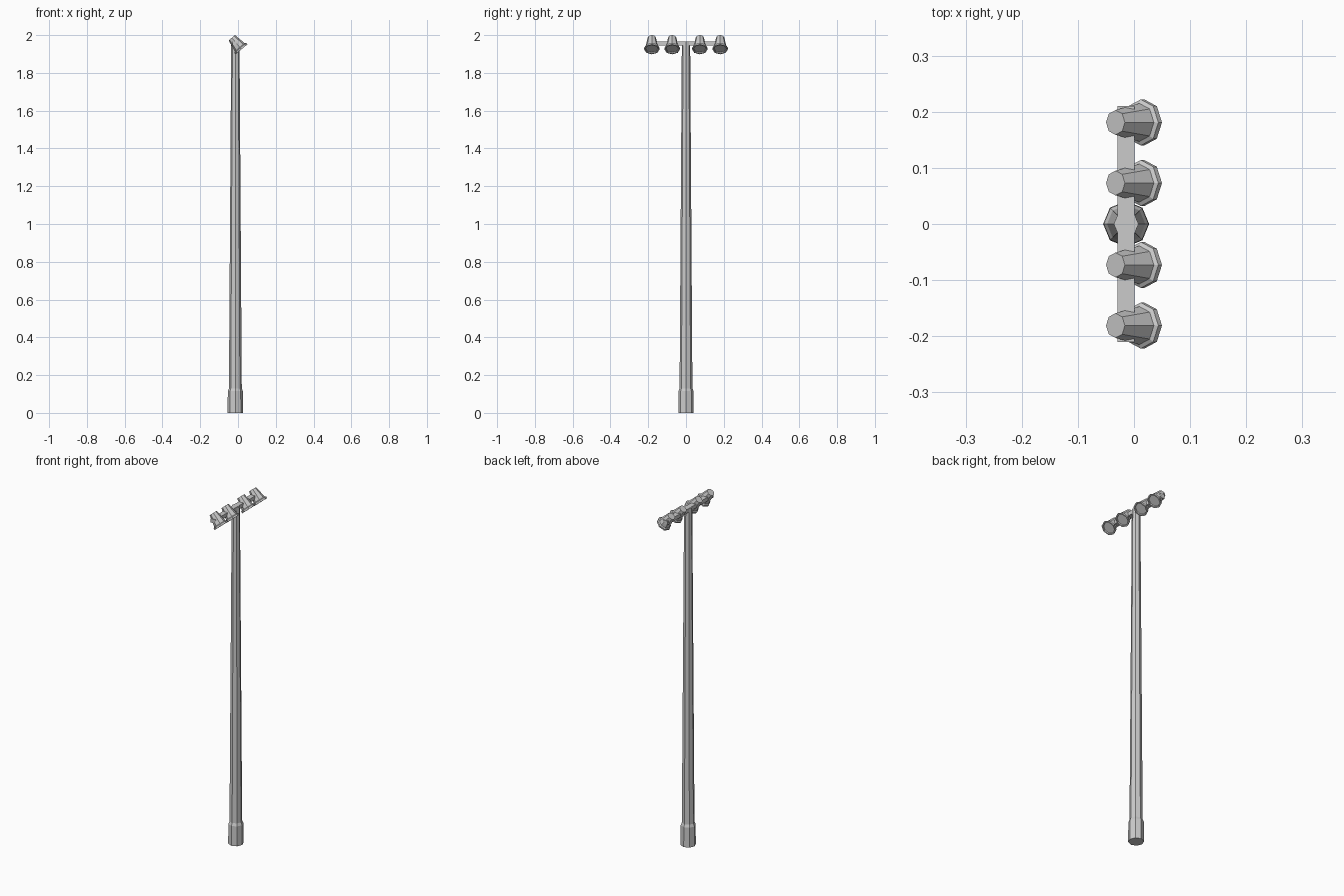
import bpy, bmesh, math
from mathutils import Matrix, Vector

if "Cube" in bpy.data.objects:
    bpy.data.objects.remove(bpy.data.objects["Cube"])

SIDES = 8
POLE_X = -0.014


def lathe(name, profile, matrix):
    """Closed eight-sided turned solid from (radius, height) rings."""
    bm = bmesh.new()
    rings = []
    for r, h in profile:
        rings.append([bm.verts.new((r * math.cos(2 * math.pi * i / SIDES),
                                    r * math.sin(2 * math.pi * i / SIDES), h))
                      for i in range(SIDES)])
    for a, b in zip(rings, rings[1:]):
        for i in range(SIDES):
            j = (i + 1) % SIDES
            bm.faces.new((a[i], a[j], b[j], b[i]))
    bm.faces.new(rings[0])
    bm.faces.new(rings[-1])
    bmesh.ops.recalc_face_normals(bm, faces=bm.faces)
    mesh = bpy.data.meshes.new(name)
    bm.to_mesh(mesh)
    bm.free()
    obj = bpy.data.objects.new(name, mesh)
    obj.matrix_world = matrix
    bpy.context.collection.objects.link(obj)
    return obj


# Tapered pole with wider foot sleeve
lathe("pole", [(0.041, 0), (0.040, 0.115), (0.034, 0.13), (0.022, 1.965)],
      Matrix.Translation((POLE_X, 0, 0)))

# Crossbar carrying the lamps
bpy.ops.mesh.primitive_cube_add(size=1, location=(POLE_X, 0, 1.955))
bar = bpy.context.object
bar.name = "crossbar"
bar.scale = (0.03, 0.42, 0.022)

# Floodlights: flared housing, rim and recessed lens, tilted down towards +x
lamp_profile = [(0.022, 0), (0.034, 0.066), (0.041, 0.070),
                (0.041, 0.080), (0.034, 0.080), (0.032, 0.074)]
tilt = Matrix.Rotation(math.radians(140), 4, 'Y')
for n, y in enumerate((-0.181, -0.073, 0.073, 0.181)):
    place = Matrix.Translation(Vector((-0.033, y, 1.986)))
    lathe(f"floodlight_{n + 1}", lamp_profile, place @ tilt)
